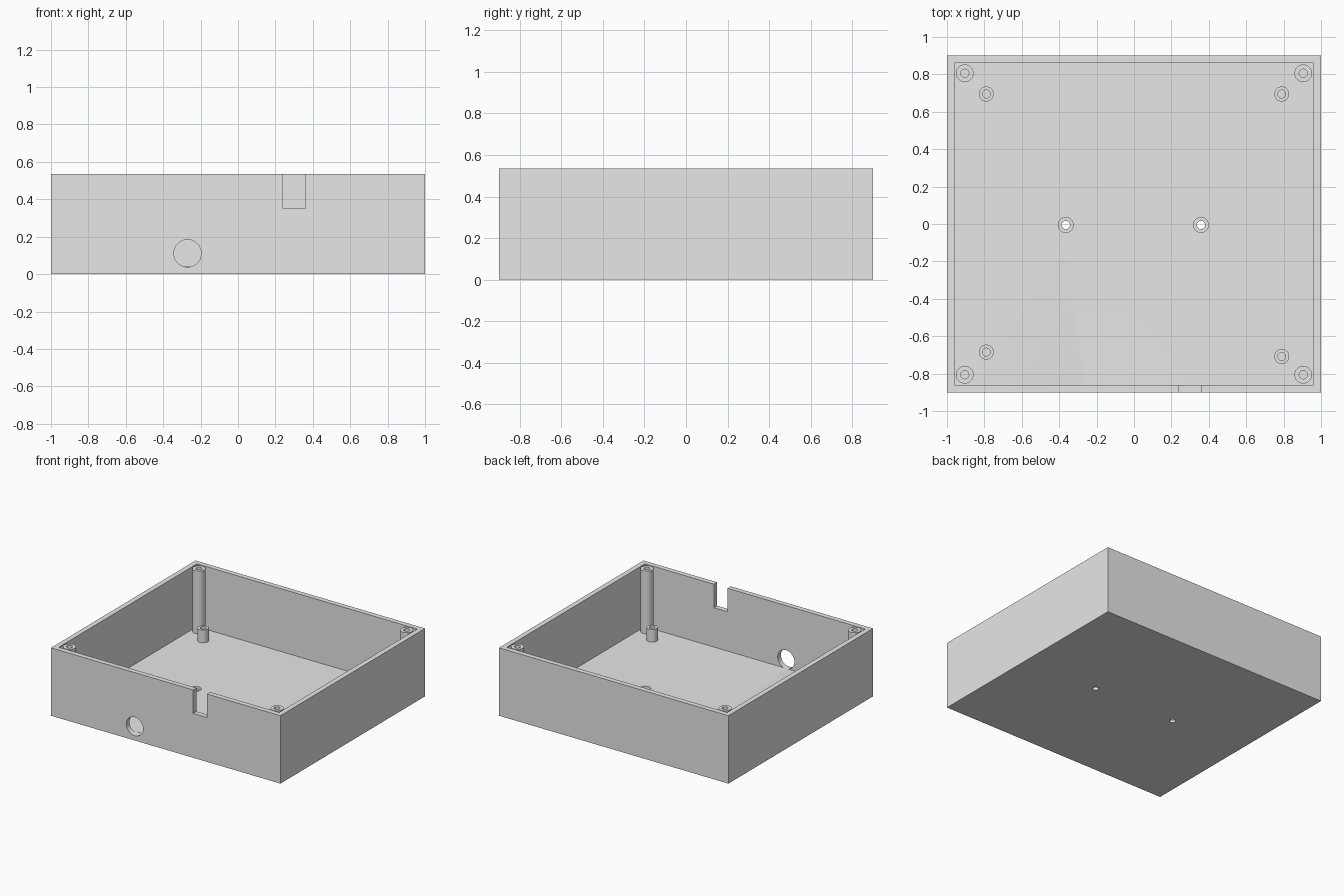
import bpy, bmesh, math
from mathutils import Matrix, Vector

if "Cube" in bpy.data.objects:
    bpy.data.objects.remove(bpy.data.objects["Cube"], do_unlink=True)

WIDTH, DEPTH, HEIGHT = 2.0, 1.8, 0.535
WALL = FLOOR = 0.04
SIDES = 48

grey = bpy.data.materials.new("light_grey")
grey.use_nodes = True
grey.diffuse_color = (0.8, 0.8, 0.8, 1)
grey.node_tree.nodes["Principled BSDF"].inputs["Base Color"].default_value = grey.diffuse_color


def add_object(name, bm):
    bmesh.ops.recalc_face_normals(bm, faces=bm.faces)
    mesh = bpy.data.meshes.new(name)
    bm.to_mesh(mesh)
    bm.free()
    mesh.materials.append(grey)
    obj = bpy.data.objects.new(name, mesh)
    bpy.context.collection.objects.link(obj)
    return obj


def select_only(obj):
    bpy.ops.object.select_all(action="DESELECT")
    obj.select_set(True)
    bpy.context.view_layer.objects.active = obj


def box(name, low, high):
    low, high = Vector(low), Vector(high)
    bm = bmesh.new()
    place = Matrix.Translation((low + high) / 2) @ Matrix.Diagonal((*(high - low), 1))
    bmesh.ops.create_cube(bm, size=1, matrix=place)
    return add_object(name, bm)


def cylinder(name, centre, radius, length, along_y=False):
    bm = bmesh.new()
    turn = Matrix.Rotation(math.pi / 2 if along_y else 0, 4, "X")
    bmesh.ops.create_cone(bm, cap_ends=True, segments=SIDES, radius1=radius, radius2=radius,
                          depth=length, matrix=Matrix.Translation(centre) @ turn)
    return add_object(name, bm)


def cut(target, cutter):
    cutter.hide_render = True
    select_only(target)
    mod = target.modifiers.new("cut", "BOOLEAN")
    mod.operation, mod.solver, mod.object = "DIFFERENCE", "EXACT", cutter
    bpy.ops.object.modifier_apply(modifier=mod.name)
    bpy.data.objects.remove(cutter, do_unlink=True)


def tube(name, x, y, top, outer, inner):
    """Hollow post standing on the floor, swept from a rectangular section."""
    bm = bmesh.new()
    section = [(inner, FLOOR), (outer, FLOOR), (outer, top), (inner, top)]
    verts = [bm.verts.new((r, 0, z)) for r, z in section]
    edges = [bm.edges.new((verts[i], verts[(i + 1) % 4])) for i in range(4)]
    bmesh.ops.spin(bm, geom=verts + edges, cent=(0, 0, 0), axis=(0, 0, 1),
                   angle=math.tau, steps=SIDES, use_duplicate=False)
    bmesh.ops.remove_doubles(bm, verts=bm.verts, dist=0.0005)
    bmesh.ops.translate(bm, verts=bm.verts, vec=(x, y, 0))
    obj = add_object(name, bm)
    select_only(obj)
    bpy.ops.object.shade_smooth_by_angle(angle=math.radians(30))


# Open box: outer block minus the cavity
hx, hy = WIDTH / 2, DEPTH / 2
shell = box("enclosure_shell", (-hx, -hy, 0), (hx, hy, HEIGHT))
cut(shell, box("cavity_cutter", (WALL - hx, WALL - hy, FLOOR), (hx - WALL, hy - WALL, HEIGHT + 0.2)))

# Cable notch and round port in the front wall
cut(shell, box("notch_cutter", (0.24, -hy - 0.1, 0.35), (0.36, -hy + 0.06, HEIGHT + 0.1)))
cut(shell, cylinder("port_cutter", (-0.27, -hy, 0.111), 0.073, 0.12, along_y=True))

# Counterbored mounting holes in the floor
for x in (-0.365, 0.358):
    cut(shell, cylinder("bore_cutter", (x, -0.005, FLOOR + 0.03), 0.04, 0.1))
    cut(shell, cylinder("screw_cutter", (x, -0.005, 0), 0.022, 0.2))
select_only(shell)
bpy.ops.object.shade_smooth_by_angle(angle=math.radians(30))

# Tall lid posts in the corners
for side, sx in (("left", 1), ("right", -1)):
    for end, sy in (("back", 1), ("front", -1)):
        tube(f"lid_post_{end}_{side}", sx * 0.905, sy * 0.806, HEIGHT - 0.001, 0.047, 0.022)

# Short board standoffs
for name, x, y in (("back_left", 0.79, 0.695), ("back_right", -0.79, 0.695),
                   ("front_left", 0.79, -0.708), ("front_right", -0.79, -0.685)):
    tube(f"standoff_{name}", x, y, 0.14, 0.04, 0.021)
